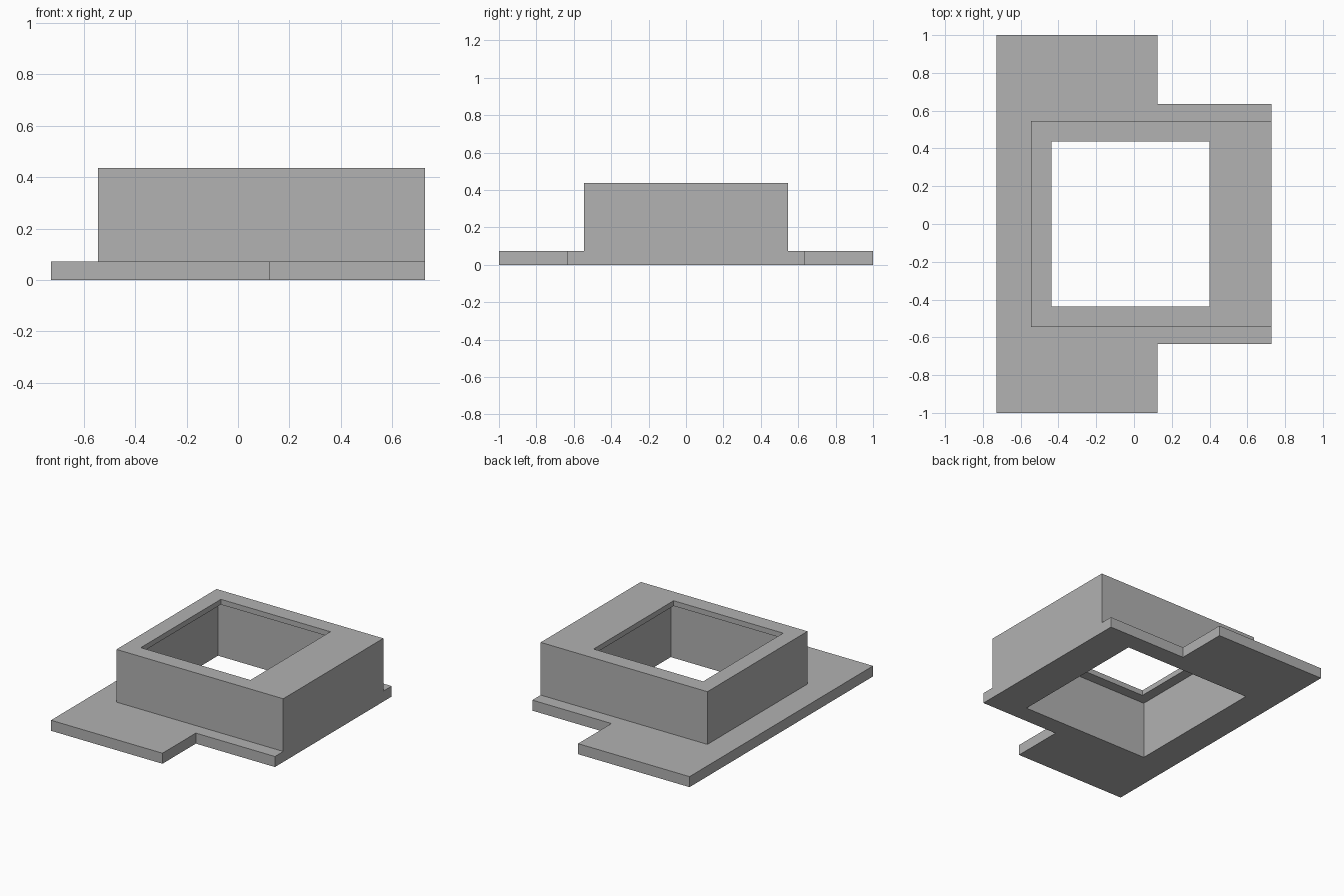
import bpy
import bmesh

cube = bpy.data.objects.get("Cube")
if cube:
    bpy.data.objects.remove(cube, do_unlink=True)

U = 2 / 55  # design module: the base is 55 modules long and 40 wide

grey = bpy.data.materials.new("light_grey")
grey.use_nodes = True
colour = (0.445, 0.445, 0.445, 1)
grey.diffuse_color = colour
grey.node_tree.nodes["Principled BSDF"].inputs["Base Color"].default_value = colour


def prism(name, outline, bottom, top):
    """Extrude an outline, given in modules, between two heights."""
    bm = bmesh.new()
    face = bm.faces.new([bm.verts.new((x * U, y * U, bottom * U)) for x, y in outline])
    result = bmesh.ops.extrude_face_region(bm, geom=[face])
    raised = [g for g in result["geom"] if isinstance(g, bmesh.types.BMVert)]
    bmesh.ops.translate(bm, vec=(0, 0, (top - bottom) * U), verts=raised)
    bmesh.ops.recalc_face_normals(bm, faces=bm.faces[:])
    mesh = bpy.data.meshes.new(name)
    bm.to_mesh(mesh)
    bm.free()
    mesh.materials.append(grey)
    obj = bpy.data.objects.new(name, mesh)
    bpy.context.collection.objects.link(obj)
    return obj


def rect(x0, x1, half_y):
    return [(x0, -half_y), (x1, -half_y), (x1, half_y), (x0, half_y)]


def combine(target, tool, operation):
    """Apply a boolean and discard the tool."""
    mod = target.modifiers.new(operation.title(), "BOOLEAN")
    mod.operation = operation
    mod.solver = "EXACT"
    mod.object = tool
    graph = bpy.context.evaluated_depsgraph_get()
    mesh = bpy.data.meshes.new_from_object(target.evaluated_get(graph))
    target.modifiers.clear()
    target.data = mesh
    bpy.data.objects.remove(tool, do_unlink=True)


# Base plate with notched corners on the flush side
half = [(-20, -27.5), (3.4, -27.5), (3.4, -17.5), (20, -17.5)]
plate = half + [(x, -y) for x, y in reversed(half)]
housing = prism("flanged_housing", plate, 0, 2)

# Box rising from the plate
combine(housing, prism("box", rect(-15, 20, 15), 1, 12), "UNION")

# Cavity open at the bottom, then a narrower opening that leaves a thin top lip
combine(housing, prism("cavity_cutter", rect(-14, 13, 14), -1, 11), "DIFFERENCE")
combine(housing, prism("opening_cutter", rect(-12, 11, 12), 10, 13), "DIFFERENCE")
